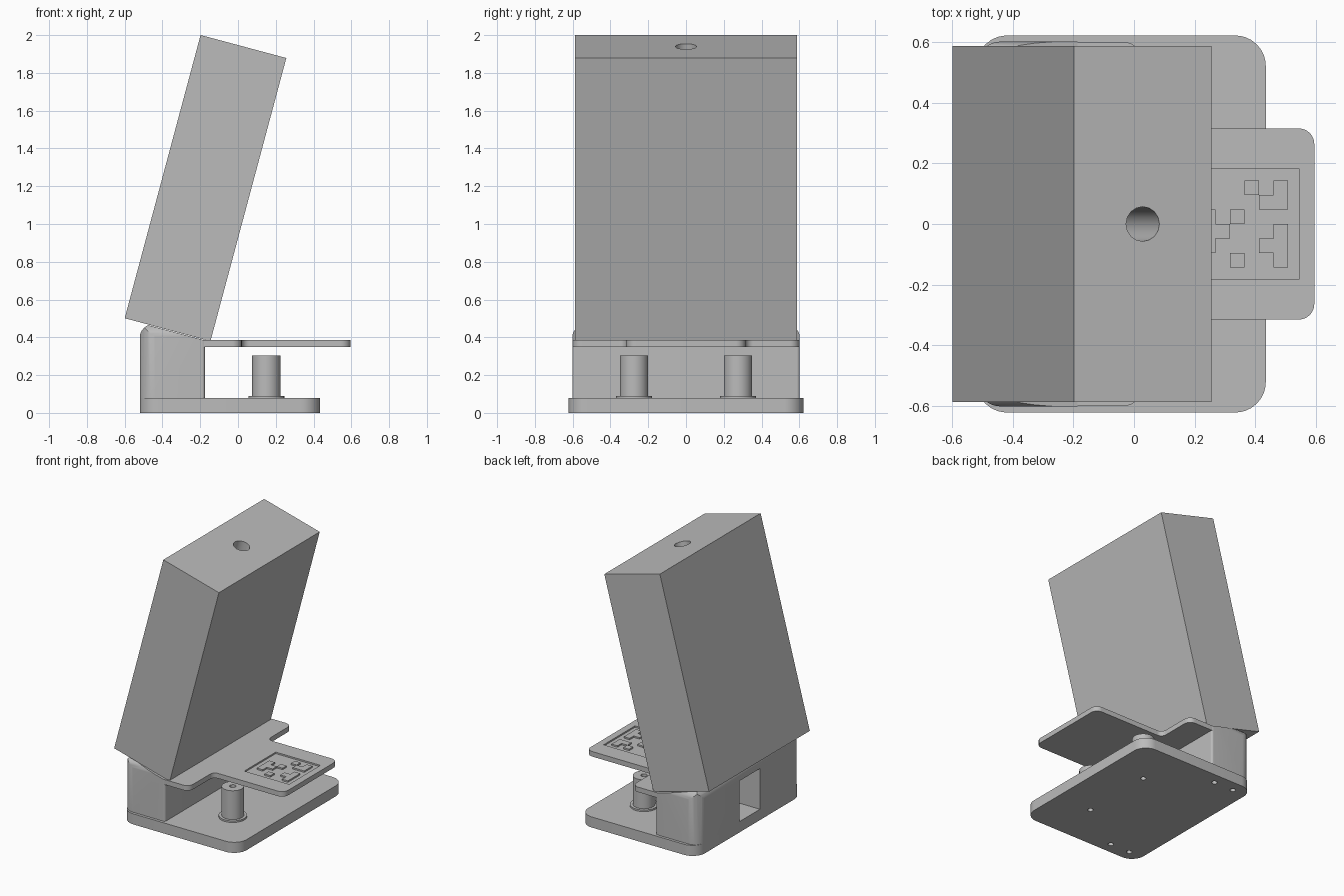
import bpy, bmesh, math
from mathutils import Vector, Matrix

if "Cube" in bpy.data.objects:
    bpy.data.objects.remove(bpy.data.objects["Cube"], do_unlink=True)

grey = bpy.data.materials.new("plain_grey")
grey.use_nodes = True
COLOR = (0.5, 0.5, 0.5, 1)
grey.diffuse_color = COLOR
grey.node_tree.nodes["Principled BSDF"].inputs["Base Color"].default_value = COLOR


def finish(name, bm):
    bmesh.ops.recalc_face_normals(bm, faces=bm.faces)
    mesh = bpy.data.meshes.new(name)
    bm.to_mesh(mesh)
    bm.free()
    mesh.materials.append(grey)
    obj = bpy.data.objects.new(name, mesh)
    bpy.context.collection.objects.link(obj)
    return obj


def rounded(corners, steps=8):
    """Outline from (x, y, radius) corners with arcs at each corner."""
    out = []
    for i, (x, y, r) in enumerate(corners):
        p = Vector((x, y))
        a = (Vector(corners[i - 1][:2]) - p).normalized()
        b = (Vector(corners[(i + 1) % len(corners)][:2]) - p).normalized()
        if r == 0:
            out.append(p)
            continue
        half = a.angle(b) / 2
        c = p + (a + b).normalized() * r / math.sin(half)
        s, e = (p + v * r / math.tan(half) - c for v in (a, b))
        for k in range(steps + 1):
            out.append(c + s.lerp(e, k / steps).normalized() * r)
    return out


def slab(name, outline, z0, z1):
    bm = bmesh.new()
    face = bm.faces.new([bm.verts.new((p.x, p.y, z0)) for p in outline])
    up = bmesh.ops.extrude_face_region(bm, geom=[face])["geom"]
    verts = [v for v in up if isinstance(v, bmesh.types.BMVert)]
    bmesh.ops.translate(bm, verts=verts, vec=(0, 0, z1 - z0))
    return finish(name, bm)


def block(name, low, high):
    bm = bmesh.new()
    low, high = Vector(low), Vector(high)
    bmesh.ops.create_cube(bm, size=1, matrix=Matrix.Translation((low + high) / 2)
                          @ Matrix.Diagonal((*(high - low), 1)))
    return finish(name, bm)


def cylinder(name, x, y, z0, z1, r, sides=32):
    bm = bmesh.new()
    bmesh.ops.create_cone(bm, cap_ends=True, segments=sides, radius1=r, radius2=r,
                          depth=z1 - z0, matrix=Matrix.Translation((x, y, (z0 + z1) / 2)))
    return finish(name, bm)


def boolean(obj, cutter, operation="DIFFERENCE"):
    mod = obj.modifiers.new("cut", "BOOLEAN")
    mod.operation, mod.solver, mod.object = operation, "EXACT", cutter
    bpy.context.view_layer.objects.active = obj
    bpy.ops.object.modifier_apply(modifier=mod.name)
    bpy.data.objects.remove(cutter, do_unlink=True)


def smooth(obj):
    bpy.ops.object.select_all(action="DESELECT")
    obj.select_set(True)
    bpy.context.view_layer.objects.active = obj
    bpy.ops.object.shade_smooth_by_angle(angle=math.radians(30))


TILT = math.radians(15)
AXIS = Vector((math.sin(TILT), 0, math.cos(TILT)))
SCREWS = [(x, y) for x in (-0.41, -0.25) for y in (-0.54, 0.54)]
POSTS = [(0.15, y) for y in (-0.275, 0.275)]

# Base plate with screw holes
base = slab("base_plate", rounded([(-0.52, -0.622, 0.1), (0.435, -0.622, 0.1),
                                   (0.435, 0.622, 0.1), (-0.52, 0.622, 0.1)]), 0, 0.078)
for x, y in SCREWS + POSTS:
    boolean(base, cylinder("cutter", x, y, -0.1, 0.2, 0.019, 16))
smooth(base)

# Rear bracket: rounded footprint, rounded top edges, sloped top
bracket = slab("rear_bracket", rounded([(-0.52, -0.602, 0.08), (-0.175, -0.602, 0.015),
                                        (-0.175, 0.602, 0.015), (-0.52, 0.602, 0.08)]),
               0.078, 0.47)
bm = bmesh.new()
bmesh.ops.create_cube(bm, size=1, matrix=Matrix.Translation((-0.32, 0, 0.235))
                      @ Matrix.Diagonal((0.402, 1.206, 0.471, 1)))
edges = [e for e in bm.edges if all(v.co.z > 0.4 for v in e.verts)
         and not all(v.co.x > -0.2 for v in e.verts)]
bmesh.ops.bevel(bm, geom=edges, offset=0.075, segments=8, profile=0.5, affect="EDGES")
boolean(bracket, finish("dome", bm), "INTERSECT")
for x, y in SCREWS:
    boolean(bracket, cylinder("cutter", x, y, 0.2, 0.6, 0.022, 16))
boolean(bracket, block("cutter", (-0.7, -0.12, 0.08), (-0.25, 0.12, 0.38)))
bm = bmesh.new()
bm.from_mesh(bracket.data)
cut = bmesh.ops.bisect_plane(bm, geom=bm.verts[:] + bm.edges[:] + bm.faces[:],
                             plane_co=(-0.145, 0, 0.376), plane_no=AXIS, clear_outer=True)
bmesh.ops.holes_fill(bm, edges=[e for e in bm.edges if e.is_boundary])
bm.to_mesh(bracket.data)
bm.free()
smooth(bracket)

# Raised tray with a narrower front tongue
half = [(-0.3, -0.6, 0), (0.02, -0.6, 0.05), (0.02, -0.315, 0.04), (0.595, -0.315, 0.05)]
tray = slab("tray", rounded(half + [(x, -y, r) for x, y, r in reversed(half)]), 0.35, 0.387)
boolean(tray, block("cutter", (0.18, -0.183, 0.376), (0.545, 0.183, 0.5)))
smooth(tray)

# Raised square pattern inside the tray recess
PATTERN = ["...#.#", "....##", "#.#...", "##...#", "#...##", "..#..#"]
CELL = 0.0478
bm = bmesh.new()
for row, line in enumerate(PATTERN):
    for col, mark in enumerate(line):
        if mark == "#":
            x, y = 0.221 + col * CELL, (3 - row) * CELL
            bm.faces.new([bm.verts.new((x + i * CELL, y - j * CELL, 0.375))
                          for i, j in ((0, 0), (0, 1), (1, 1), (1, 0))])
bmesh.ops.remove_doubles(bm, verts=bm.verts, dist=0.001)
top = bmesh.ops.extrude_face_region(bm, geom=bm.faces[:])["geom"]
bmesh.ops.translate(bm, vec=(0, 0, 0.012),
                    verts=[v for v in top if isinstance(v, bmesh.types.BMVert)])
finish("tray_pattern", bm)

# Two posts with foot flanges and a hole down the middle
for side, (x, y) in zip(("right", "left"), POSTS):
    for part, z0, z1, r in (("post", 0.078, 0.303, 0.075), ("post_flange", 0.078, 0.09, 0.095)):
        obj = cylinder(f"{side}_{part}", x, y, z0, z1, r)
        boolean(obj, cylinder("cutter", x, y, 0, 0.5, 0.022, 16))
        smooth(obj)

# Tilted tall body with a deep hole in its top
body = block("tilted_body", (-0.235, -0.588, -0.776), (0.235, 0.588, 0.776))
boolean(body, cylinder("cutter", 0, 0, 0.0, 1, 0.057, 16))
body.data.transform(Matrix.Translation((-0.172, 0, 1.19)) @ Matrix.Rotation(TILT, 4, "Y"))
smooth(body)
